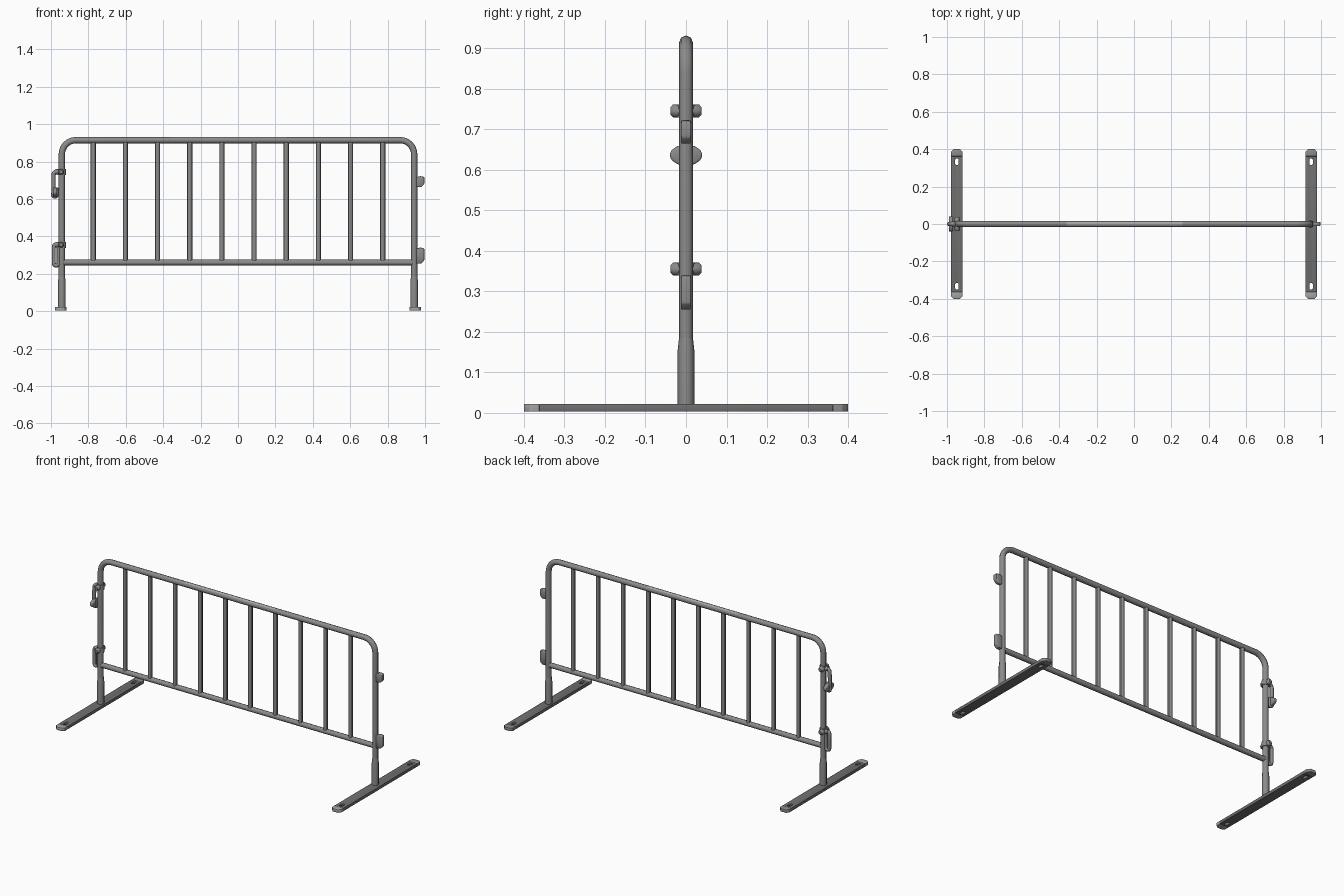
import bpy, bmesh, math
from mathutils import Vector

cube = bpy.data.objects.get("Cube")
if cube:
    bpy.data.objects.remove(cube, do_unlink=True)


def grey(name, value):
    mat = bpy.data.materials.new(name)
    mat.use_nodes = True
    color = (value, value, value, 1)
    mat.diffuse_color = color
    mat.node_tree.nodes["Principled BSDF"].inputs["Base Color"].default_value = color
    return mat


steel = grey("galvanised_steel", 0.26)
dull = grey("dull_steel", 0.16)
dark = grey("weathered_steel", 0.12)
bright = grey("bright_steel", 0.38)

POST_X = 0.942
TOP_Z = 0.914
RAIL_Z = 0.26


def finish(obj, mat, accent=None, rule=None):
    """Give the part its material, accent faces chosen by a rule, and smooth shading."""
    bpy.ops.object.select_all(action="DESELECT")
    obj.select_set(True)
    bpy.context.view_layer.objects.active = obj
    bpy.ops.object.convert(target="MESH")
    obj = bpy.context.object
    obj.data.materials.clear()
    obj.data.materials.append(mat)
    if accent:
        obj.data.materials.append(accent)
        for face in obj.data.polygons:
            face.material_index = int(rule(face))
    bpy.ops.object.shade_smooth_by_angle(angle=math.radians(50))


def tube(name, points, radius, radii=None, cyclic=False, mat=steel, accent=None, rule=None):
    """Round tube along a path, with optional radius factors."""
    curve = bpy.data.curves.new(name, "CURVE")
    curve.dimensions = "3D"
    curve.bevel_depth = radius
    curve.bevel_resolution = 2
    curve.use_fill_caps = True
    spline = curve.splines.new("POLY")
    spline.points.add(len(points) - 1)
    spline.use_cyclic_u = cyclic
    spline.use_smooth = True
    for i, p in enumerate(points):
        spline.points[i].co = (*p, 1)
        spline.points[i].radius = radii[i] if radii else 1
    obj = bpy.data.objects.new(name, curve)
    bpy.context.collection.objects.link(obj)
    finish(obj, mat, accent, rule)


def arc(cx, cz, r, start, end, steps=8):
    """Points on an arc in the upright plane, angles in degrees."""
    angles = [math.radians(start + (end - start) * i / steps) for i in range(steps + 1)]
    return [(cx + r * math.cos(a), 0, cz + r * math.sin(a)) for a in angles]


def plate(name, outline, depth, holes=(), bevel=0.003, mat=steel):
    """Extrude a flat outline along a depth vector and soften its edges."""
    bm = bmesh.new()
    edges = []
    for loop in (outline, *holes):
        verts = [bm.verts.new(p) for p in loop]
        edges += [bm.edges.new((v, verts[i - 1])) for i, v in enumerate(verts)]
    bmesh.ops.triangle_fill(bm, edges=edges, use_beauty=True)
    ext = bmesh.ops.extrude_face_region(bm, geom=bm.faces[:])
    moved = [g for g in ext["geom"] if isinstance(g, bmesh.types.BMVert)]
    bmesh.ops.translate(bm, verts=moved, vec=Vector(depth))
    bmesh.ops.recalc_face_normals(bm, faces=bm.faces)
    mesh = bpy.data.meshes.new(name)
    bm.to_mesh(mesh)
    bm.free()
    obj = bpy.data.objects.new(name, mesh)
    bpy.context.collection.objects.link(obj)
    soften = obj.modifiers.new("soft_edges", "BEVEL")
    soften.width = bevel
    soften.segments = 2
    finish(obj, mat)


# Bent outer frame, brighter along the worn middle of the top
r = 0.075
cx, cz = POST_X - r, TOP_Z - r
path = [(-POST_X, 0, 0.02)] + arc(-cx, cz, r, 180, 90)
path += [(-0.36, 0, TOP_Z), (0.26, 0, TOP_Z)] + arc(cx, cz, r, 90, 0) + [(POST_X, 0, 0.02)]
tube("outer_frame", path, 0.017, accent=bright,
     rule=lambda f: f.normal.z > 0.5 and -0.36 < f.center.x < 0.26)
tube("bottom_rail", [(-POST_X, 0, RAIL_Z), (POST_X, 0, RAIL_Z)], 0.016)

# Upright bars with weathered sides
for i in range(10):
    x = -0.774 + 0.172 * i
    tube(f"upright_bar_{i + 1}", [(x, 0, RAIL_Z), (x, 0, TOP_Z)], 0.0135,
         accent=dark, rule=lambda f: abs(f.normal.x) > 0.9)

# Leg sleeves and slotted feet with bright worn tips
for side, label in ((-1, "right"), (1, "left")):
    x = side * POST_X
    tube(f"{label}_leg_sleeve", [(x, 0, 0.015), (x, 0, 0.155), (x, 0, 0.185)], 0.0205, [1, 1, 0.84])
    fx = side * 0.947
    w, c, end, tip = 0.031, 0.014, 0.4, 0.362
    body = [(fx - w, -tip, 0.003), (fx + w, -tip, 0.003), (fx + w, tip, 0.003), (fx - w, tip, 0.003)]
    slots = []
    for sy in (-1, 1):
        slot = []
        for k in range(12):
            a = math.radians(30 * k + 15)
            stretch = math.copysign(0.008, math.sin(a))
            slot.append((fx + 0.01 * math.cos(a), sy * 0.333 + stretch + 0.01 * math.sin(a), 0.003))
        slots.append(slot)
        tip_outline = [(fx - w, sy * tip, 0.003), (fx - w, sy * (end - c), 0.003),
                       (fx - w + c, sy * end, 0.003), (fx + w - c, sy * end, 0.003),
                       (fx + w, sy * (end - c), 0.003), (fx + w, sy * tip, 0.003)]
        place, tip_mat = ("front", bright) if sy < 0 else ("back", steel)
        plate(f"{label}_foot_{place}_tip", tip_outline, (0, 0, 0.019), bevel=0.001, mat=tip_mat)
    plate(f"{label}_foot", body, (0, 0, 0.019), slots, 0.001, mat=dull)

# Hook clamps on the right post: crosswise pin, band and hanging rod
for z, label in ((0.745, "upper"), (0.355, "lower")):
    x = -POST_X
    tube(f"{label}_clamp_pin", [(x - 0.004, y, z) for y in (-0.038, -0.032, 0.032, 0.038)],
         0.016, [0.6, 1, 1, 0.6])
    tube(f"{label}_clamp_band", [(x, 0, z - 0.016), (x, 0, z + 0.016)], 0.022)
    tube(f"{label}_clamp_neck", [(x, 0, z), (x - 0.035, 0, z)], 0.014)

hook = [(-POST_X, 0, 0.748)] + arc(-0.966, 0.728, 0.02, 90, 180, 5) + [(-0.987, 0, 0.63)]
hook += arc(-0.979, 0.622, 0.009, 180, 360, 5) + [(-0.969, 0, 0.66)]
tube("upper_hook", hook, 0.0115)
eye = [(-0.99, 0.041 * math.cos(a), 0.636 + 0.026 * math.sin(a))
       for a in (math.tau * k / 12 for k in range(12))]
plate("upper_hook_eye", eye, (0.022, 0, 0), bevel=0.005)
link = arc(-0.972, 0.345, 0.013, 0, 180, 6) + arc(-0.972, 0.256, 0.013, 180, 360, 6)
tube("lower_hook_link", link, 0.0105, cyclic=True)

# Catch tabs on the left post
for label, low, high in (("upper", 0.664, 0.722), ("lower", 0.255, 0.34)):
    outline = [(POST_X, -0.012, low), (0.98, -0.012, low), (0.996, -0.012, low + 0.015),
               (0.996, -0.012, high - 0.004), (0.975, -0.012, high), (POST_X, -0.012, high - 0.008)]
    plate(f"{label}_catch_tab", outline, (0, 0.024, 0), bevel=0.004)
